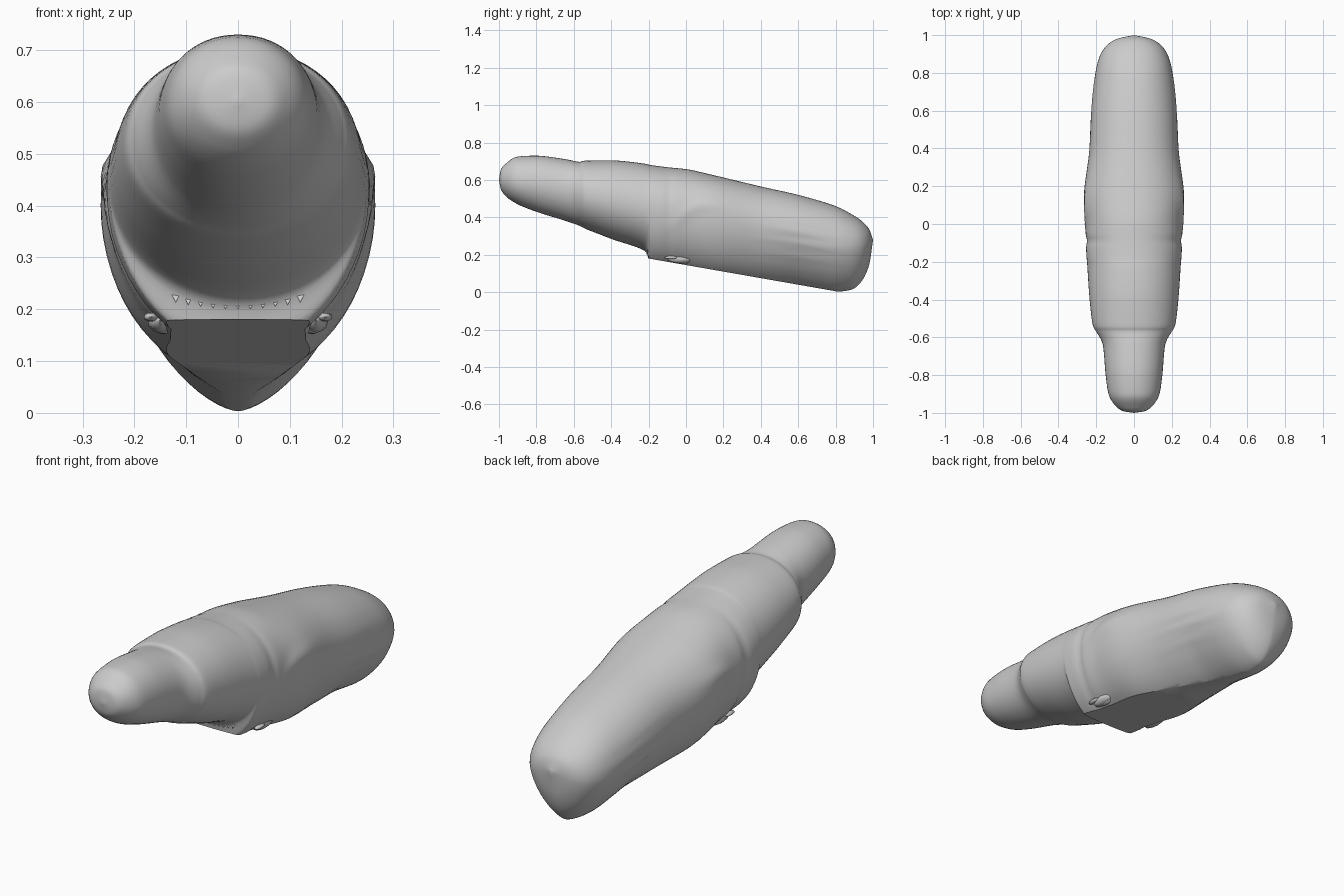
import bpy, bmesh, math
from mathutils import Vector

cube = bpy.data.objects.get("Cube")
if cube:
    bpy.data.objects.remove(cube, do_unlink=True)

# One plain grey material
GREY = (0.6, 0.6, 0.6, 1)
clay = bpy.data.materials.new("clay_grey")
clay.use_nodes = True
clay.diffuse_color = GREY
clay.node_tree.nodes["Principled BSDF"].inputs["Base Color"].default_value = GREY

SEGMENTS = 64
STEPS = 6

# Body stations: y, half width, top, bottom, height of widest point
STATIONS = [
    (-1, 0, .6, .6, .6),
    (-.99, .06, .655, .55, .6),
    (-.96, .1, .69, .51, .6),
    (-.9, .135, .725, .47, .59),
    (-.8, .15, .73, .43, .58),
    (-.64, .165, .71, .38, .55),
    (-.57, .2, .697, .355, .53),
    (-.54, .217, .703, .34, .52),
    (-.4, .235, .705, .285, .49),
    (-.21, .248, .685, .21, .45),
    (-.19, .25, .68, .125, .45),
    (-.09, .255, .667, .115, .43),
    (0, .255, .658, .1, .42),
    (.15, .265, .625, .07, .4),
    (.4, .235, .565, .045, .35),
    (.6, .225, .52, .03, .31),
    (.8, .205, .46, .003, .26),
    (.88, .185, .42, .012, .25),
    (.94, .15, .38, .06, .25),
    (.98, .09, .335, .15, .26),
    (1, 0, .28, .28, .28),
]


def tangent(a, b, c):
    """Slope at b that never overshoots its neighbours."""
    left, right = b - a, c - b
    return 2 * left * right / (left + right) if left * right > 0 else 0


def blend(column, i, t):
    n = len(column)
    a, b, c, d = (column[min(max(i + k, 0), n - 1)] for k in (-1, 0, 1, 2))
    m0 = tangent(a, b, c) if i > 0 else (c - b)
    m1 = tangent(b, c, d) if i < n - 2 else (c - b)
    s, q = t * t, t * t * t
    return ((2 * q - 3 * s + 1) * b + (q - 2 * s + t) * m0
            + (3 * s - 2 * q) * c + (q - s) * m1)


def gauss(v, centre, width):
    return math.exp(-((v - centre) / width) ** 2)


def relief(y, z):
    """Arm fold, seams and creases pressed into the sides."""
    fold = .4 + .08 * math.tanh((y + .03) * 12) - .06 * max(y - .1, 0)
    arm = .008 * gauss(z, fold, .03) * gauss(y, .08, .13)
    creases = math.sin(z * 95 + y * 14) * gauss(z, .25 - .1 * (y - .6), .1)
    groove = -.006 * gauss(y, -.09, .02)
    return arm + groove + .0045 * creases * gauss(y, .6, .19)


def section(y, w, top, bottom, mid):
    """Egg-shaped ring, narrowing to a keel toward the back."""
    keel = min(max((y - .2) / .4, 0), 1)
    for k in range(SEGMENTS):
        angle = math.tau * k / SEGMENTS
        c, s = math.cos(angle), math.sin(angle)
        power = 2 / (2.1 if s > 0 else 2 - .45 * keel)
        z = mid + (top - mid if s > 0 else mid - bottom) * math.copysign(abs(s) ** power, s)
        x = math.copysign(abs(c) ** power, c) * w
        yield Vector((x * (1 + relief(y, z) / .22), y, z))


def finish(bm, name, angle=35):
    bmesh.ops.recalc_face_normals(bm, faces=bm.faces)
    mesh = bpy.data.meshes.new(name)
    bm.to_mesh(mesh)
    bm.free()
    mesh.materials.append(clay)
    obj = bpy.data.objects.new(name, mesh)
    bpy.context.collection.objects.link(obj)
    bpy.ops.object.select_all(action='DESELECT')
    obj.select_set(True)
    bpy.context.view_layer.objects.active = obj
    bpy.ops.object.shade_smooth_by_angle(angle=math.radians(angle))
    return obj


# Body: loft the stations, then slice the sloping flat underside
columns = list(zip(*STATIONS))
bm = bmesh.new()
rings = []
for i in range(len(STATIONS) - 1):
    for j in range(STEPS):
        if i + j == 0:
            continue
        values = [blend(col, i, j / STEPS) for col in columns]
        rings.append([bm.verts.new(p) for p in section(*values)])
for a, b in zip(rings, rings[1:]):
    for k in range(SEGMENTS):
        n = (k + 1) % SEGMENTS
        bm.faces.new((a[k], a[n], b[n], b[k]))
for ring, end in ((rings[0], STATIONS[0]), (rings[-1], STATIONS[-1])):
    pole = bm.verts.new((0, end[0], end[2]))
    for k in range(SEGMENTS):
        bm.faces.new((ring[k], ring[(k + 1) % SEGMENTS], pole))
bmesh.ops.recalc_face_normals(bm, faces=bm.faces)
cut = bmesh.ops.bisect_plane(
    bm, geom=bm.verts[:] + bm.edges[:] + bm.faces[:],
    plane_co=(0, -.2, .18), plane_no=(0, -.175, -1), clear_outer=True)
rim = [e for e in cut["geom_cut"] if isinstance(e, bmesh.types.BMEdge) and e.is_boundary]
bmesh.ops.contextual_create(bm, geom=rim)
finish(bm, "body")


def lump(bm, centre, size):
    made = bmesh.ops.create_icosphere(bm, subdivisions=2, radius=1)["verts"]
    for v in made:
        v.co = Vector([c + p * s for c, p, s in zip(centre, v.co, size)])


# Small clawed feet beside the flat underside
for side, name in ((1, "left_foot"), (-1, "right_foot")):
    bm = bmesh.new()
    lump(bm, (side * .15, -.03, .178), (.025, .07, .024))
    for toe in range(3):
        lump(bm, (side * (.168 - .012 * toe), -.08 + .03 * toe, .185 - .012 * toe),
             (.014, .035, .009))
    finish(bm, name)

# Ragged lip across the front of the underside
bm = bmesh.new()
for k in range(-5, 6):
    x = k * .024
    base = .212 + .9 * x * x
    corners = [bm.verts.new((x + dx, y, z)) for dx, y, z in (
        (-.012, -.2, base + .012), (.012, -.2, base + .012),
        (0, -.212, base - .012), (0, -.19, base - .006))]
    for skip in range(4):
        bm.faces.new([v for n, v in enumerate(corners) if n != skip])
finish(bm, "ragged_lip", 10)
